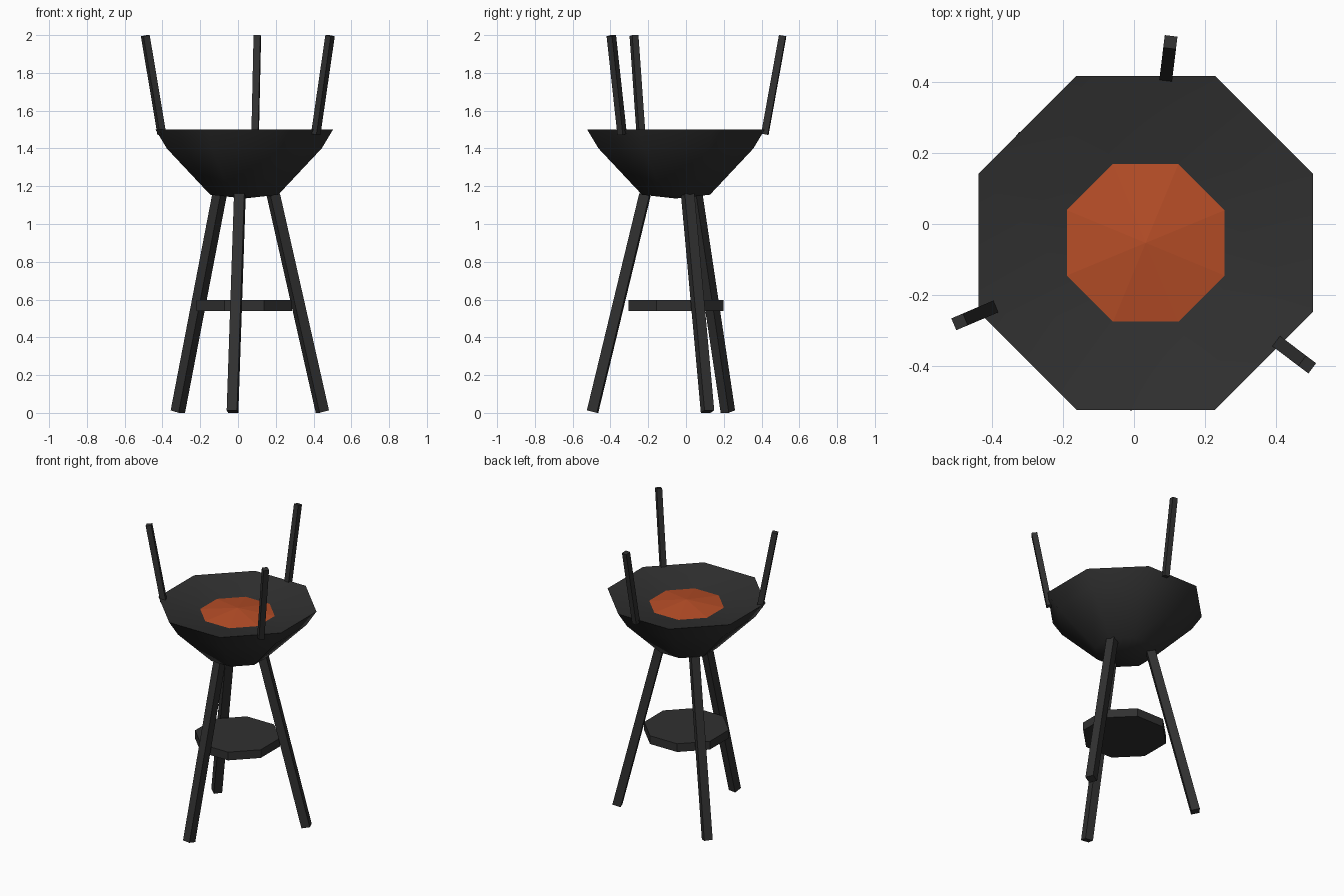
import bpy, bmesh, math
from mathutils import Vector, Matrix

if "Cube" in bpy.data.objects:
    bpy.data.objects.remove(bpy.data.objects["Cube"])

CX, CY = 0.033, -0.053            # shared axis of the bowl and stand


def material(name, rgb):
    m = bpy.data.materials.new(name)
    m.diffuse_color = (*rgb, 1)
    m.use_nodes = True
    m.node_tree.nodes["Principled BSDF"].inputs["Base Color"].default_value = m.diffuse_color
    return m


IRON = material("dark iron", (0.03, 0.03, 0.03))
EMBER = material("ember orange", (0.47, 0.075, 0.02))


def finish(name, bm, mat):
    bmesh.ops.recalc_face_normals(bm, faces=bm.faces)
    me = bpy.data.meshes.new(name)
    bm.to_mesh(me)
    bm.free()
    ob = bpy.data.objects.new(name, me)
    bpy.context.collection.objects.link(ob)
    me.materials.append(mat)
    return ob


def octagon_lathe(name, profile, mat):
    """Sweep (apothem, z) points around eight sides; apothem 0 is a pole."""
    bm = bmesh.new()
    rings = []
    for a, z in profile:
        if a == 0:
            rings.append([bm.verts.new((CX, CY, z))] * 8)
            continue
        r = a / math.cos(math.pi / 8)
        rings.append([bm.verts.new((CX + r * math.cos(t), CY + r * math.sin(t), z))
                      for t in (math.pi / 8 + k * math.pi / 4 for k in range(8))])
    for lo, hi in zip(rings, rings[1:]):
        for k in range(8):
            n = (k + 1) % 8
            quad = [lo[k], lo[n], hi[n], hi[k]]
            bm.faces.new(list(dict.fromkeys(quad)))
    return finish(name, bm, mat)


def radial_bar(name, angle, r0, z0, r1, z1, width):
    """Square bar leaning outward in the radial plane."""
    t = math.radians(angle)
    out = Vector((math.cos(t), math.sin(t), 0))
    side = Vector((-out.y, out.x, 0))
    base = Vector((CX, CY, 0))
    p0 = base + out * r0 + Vector((0, 0, z0))
    p1 = base + out * r1 + Vector((0, 0, z1))
    axis = (p1 - p0).normalized()
    front = side.cross(axis)
    rot = Matrix((front, side, axis)).transposed().to_4x4()
    size = Matrix.Diagonal((width, width, (p1 - p0).length, 1))
    bm = bmesh.new()
    bmesh.ops.create_cube(bm, size=1,
                          matrix=Matrix.Translation((p0 + p1) / 2) @ rot @ size)
    return finish(name, bm, IRON)


# Fire bowl: outer shell, rim and shallow inner dish
bowl = octagon_lathe("fire_bowl", [(0, 1.135), (0.18, 1.155), (0.41, 1.40),
                                   (0.47, 1.50), (0.22, 1.44), (0, 1.42)], IRON)
bpy.context.view_layer.objects.active = bowl
bowl.select_set(True)
bpy.ops.object.shade_smooth_by_angle(angle=math.radians(45))

# Low mound of embers in the dish
octagon_lathe("embers", [(0, 1.425), (0.222, 1.442), (0, 1.475)], EMBER)

# Shelf between the legs
octagon_lathe("shelf", [(0, 0.54), (0.252, 0.54), (0.252, 0.597), (0, 0.597)], IRON)

# Three splayed legs and three uprights on the rim
for i in range(3):
    radial_bar(f"leg_{i + 1}", 22 + 120 * i, 0.446, 0.007, 0.166, 1.155, 0.055)
    radial_bar(f"upright_{i + 1}", 83 + 120 * i, 0.474, 1.475, 0.569, 1.997, 0.036)
